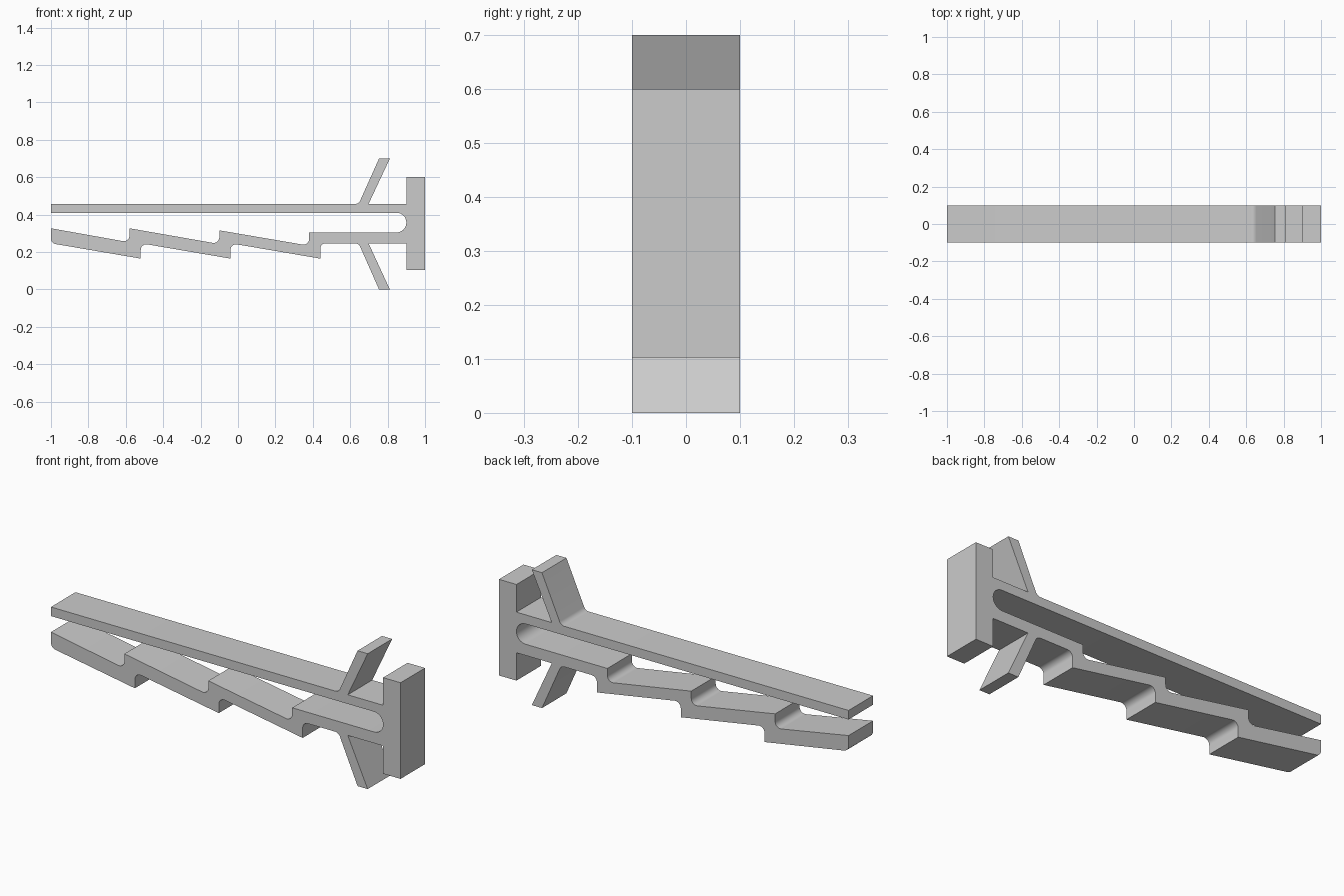
import bpy
import bmesh
import math
from mathutils import Vector

cube = bpy.data.objects.get("Cube")
if cube:
    bpy.data.objects.remove(cube, do_unlink=True)

HALF_WIDTH = 0.1
STEP = 0.48          # spacing of the teeth along the lower arm
ARM_TOP, ARM_LOW = 0.457, 0.247
SLOT_TOP, SLOT_LOW = 0.41, 0.305

grey = bpy.data.materials.new("light_grey")
grey.use_nodes = True
grey.diffuse_color = (0.6, 0.6, 0.6, 1)
grey.node_tree.nodes["Principled BSDF"].inputs["Base Color"].default_value = (0.6, 0.6, 0.6, 1)


def rounded(corners, segments=8):
    """Turn (x, z, radius) corners into an outline with true arc fillets."""
    outline = []
    for i, (x, z, radius) in enumerate(corners):
        here = Vector((x, z))
        if not radius:
            outline.append(here)
            continue
        a = (Vector(corners[i - 1][:2]) - here).normalized()
        b = (Vector(corners[(i + 1) % len(corners)][:2]) - here).normalized()
        half = a.angle(b) / 2
        centre = here + (a + b).normalized() * radius / math.sin(half)
        start = here + a * radius / math.tan(half) - centre
        end = here + b * radius / math.tan(half) - centre
        sweep = start.angle(end)
        for k in range(segments + 1):
            t = k / segments
            arc = start * math.sin((1 - t) * sweep) + end * math.sin(t * sweep)
            outline.append(centre + arc / math.sin(sweep))
    return outline


def extrude_profile(name, outline):
    """Extrude an x-z outline across the full width."""
    bm = bmesh.new()
    face = bm.faces.new([bm.verts.new((p.x, -HALF_WIDTH, p.y)) for p in outline])
    side = bmesh.ops.extrude_face_region(bm, geom=[face])["geom"]
    moved = [v for v in side if isinstance(v, bmesh.types.BMVert)]
    bmesh.ops.translate(bm, verts=moved, vec=(0, 2 * HALF_WIDTH, 0))
    bmesh.ops.recalc_face_normals(bm, faces=bm.faces)
    mesh = bpy.data.meshes.new(name)
    bm.to_mesh(mesh)
    bm.free()
    mesh.materials.append(grey)
    obj = bpy.data.objects.new(name, mesh)
    bpy.context.collection.objects.link(obj)
    bpy.ops.object.select_all(action="DESELECT")
    obj.select_set(True)
    bpy.context.view_layer.objects.active = obj
    bpy.ops.object.shade_smooth_by_angle(angle=math.radians(30))
    return obj


# Upper arm end and the round-ended slot
slot_radius = (SLOT_TOP - SLOT_LOW) / 2 - 0.0005
corners = [(-1, ARM_TOP, 0), (-1, SLOT_TOP, 0),
           (0.9, SLOT_TOP, slot_radius), (0.9, SLOT_LOW, slot_radius)]

# Teeth on top of the lower arm, from the head to the tip
for i in range(3):
    x = 0.38 - i * STEP
    corners += [(x, SLOT_LOW + i * 0.011, 0), (x, 0.234 + i * 0.009, 0.03)]
corners += [(-1, 0.327, 0), (-1, 0.247, 0.03)]

# Matching steps underneath, from the tip to the head
for i in range(3):
    x = -0.52 + i * STEP
    corners += [(x, 0.165, 0), (x, ARM_LOW, 0.03)]

# Lower fin, head plate and upper fin
corners += [(0.645, ARM_LOW, 0.03), (0.754, 0, 0), (0.812, 0, 0), (0.698, ARM_LOW, 0),
            (0.9, ARM_LOW, 0), (0.9, 0.103, 0), (1, 0.103, 0), (1, 0.6, 0), (0.9, 0.6, 0),
            (0.9, ARM_TOP, 0), (0.698, ARM_TOP, 0), (0.812, 0.7, 0), (0.754, 0.7, 0),
            (0.645, ARM_TOP, 0.03)]

extrude_profile("ratchet_clip_body", rounded(corners))
